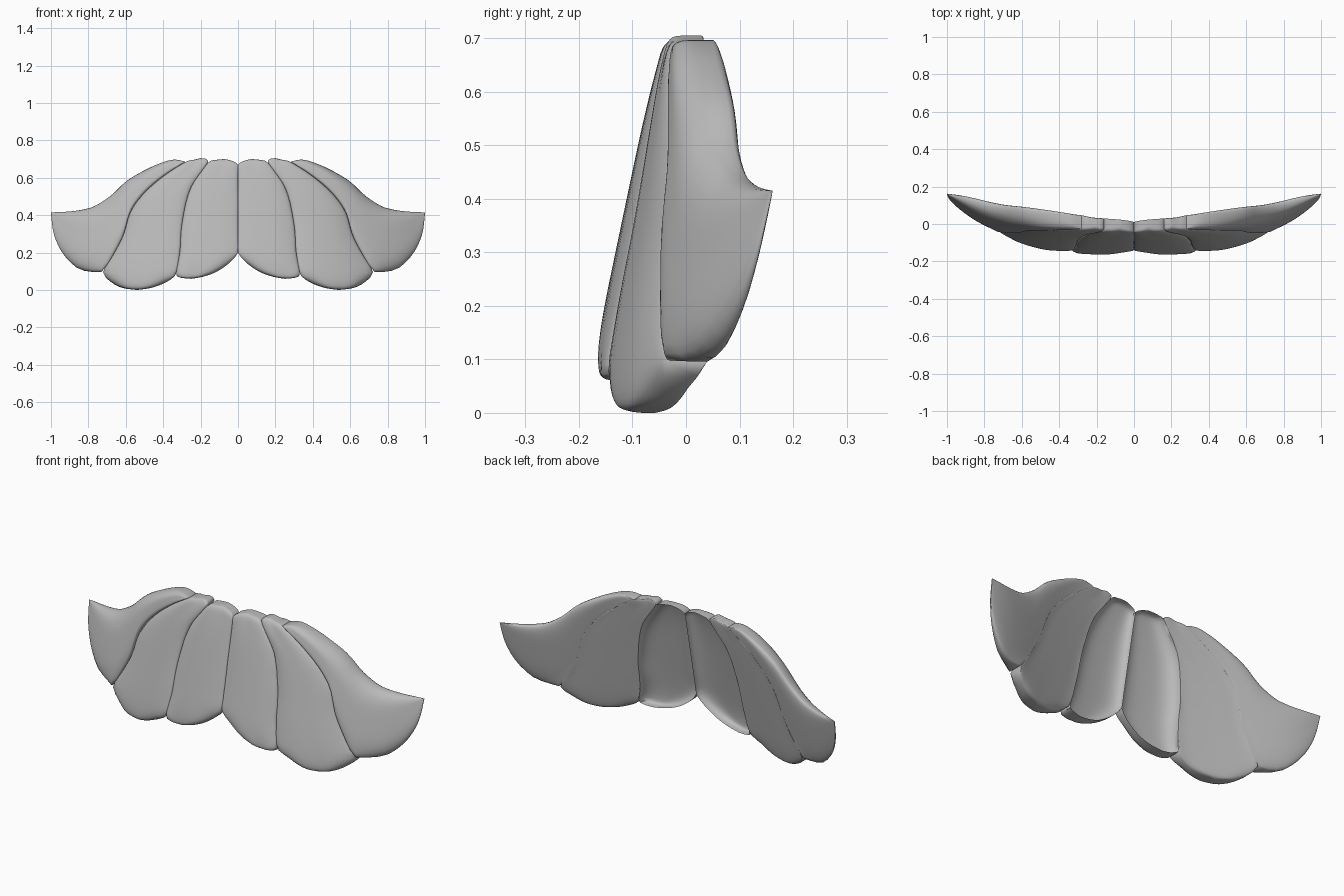
import bpy
import bmesh
import math
from mathutils import Vector

if "Cube" in bpy.data.objects:
    bpy.data.objects.remove(bpy.data.objects["Cube"])

grey = bpy.data.materials.new("plain_grey")
grey.use_nodes = True
grey.diffuse_color = (0.5, 0.5, 0.5, 1)
grey.node_tree.nodes["Principled BSDF"].inputs["Base Color"].default_value = (0.5, 0.5, 0.5, 1)

ROWS, COLS = 40, 16


def front_y(x, z):
    # Overall front sheet: leans back upward and sweeps back to the tips
    return -0.196 + 0.21 * z + 0.26 * abs(x) ** 2.5


def thickness(x):
    x = min(1, abs(x))
    return (0.052 + 0.08 * x) * (1 - x ** 5) + 0.014


def smooth_path(points):
    # Catmull-Rom curve through the points
    p = [Vector(q) for q in points]
    p = [p[0]] + p + [p[-1]]
    path = []
    for a, b, c, d in zip(p, p[1:], p[2:], p[3:]):
        for k in range(8):
            t = k / 8
            path.append(b + (c - a) * t / 2 + (2 * a - 5 * b + 4 * c - d) * t * t / 2
                        + (3 * b - a - 3 * c + d) * t ** 3 / 2)
    return path + [p[-1]]


def sample(path, t):
    # Point at a fraction of the path length
    lengths = [(b - a).length for a, b in zip(path, path[1:])]
    left = t * sum(lengths)
    for a, b, size in zip(path, path[1:], lengths):
        if left <= size:
            return a.lerp(b, left / max(size, 1e-9))
        left -= size
    return path[-1].copy()


def roll(s):
    return math.sqrt(max(0, 1 - s ** 4))


# Seams shared by neighbouring lobes, from top to bottom
seam_centre = [(0, 0.67), (0, 0.63), (0, 0.4), (0, 0.25), (0, 0.2)]
seam_inner = [(0.165, 0.675), (0.257, 0.535), (0.3, 0.35), (0.31, 0.21), (0.33, 0.09)]
seam_outer = [(0.28, 0.685), (0.39, 0.615), (0.5, 0.52), (0.575, 0.417),
              (0.61, 0.3), (0.66, 0.2), (0.72, 0.105)]
seam_points = [p for s in (seam_centre, seam_inner, seam_outer) for p in smooth_path(s)]


def make_lobe(name, inner, outer, offset, dish):
    """Pillow between two edge curves that share both end points."""
    edge_a, edge_b = smooth_path(inner), smooth_path(outer)
    bm = bmesh.new()
    rings = []
    for i in range(ROWS + 1):
        s = math.sin(math.pi / 2 * (2 * i / ROWS - 1))
        a, b = sample(edge_a, (s + 1) / 2), sample(edge_b, (s + 1) / 2)
        front, back = [], []
        for j in range(COLS + 1):
            v = math.sin(math.pi / 2 * (2 * j / COLS - 1))
            spot = a.lerp(b, (v + 1) / 2)
            x, z = spot
            swell = roll(s) * roll(v)
            depth = thickness(x)
            rear = front_y(x, z) + offset + depth
            # Free edges round over on both sides; seams stay full
            free = min(1, min((spot - q).length for q in seam_points) / 0.08)
            wall = 0.78 - 0.38 * free
            hollow = dish * swell if dish else 0.25 * free * (1 - swell)
            front.append(bm.verts.new((x, rear - depth * (wall + (1 - wall) * swell), z)))
            back.append(bm.verts.new((x, rear - depth * hollow, z)))
        rings.append(front + back[::-1])
    for r, q in zip(rings, rings[1:]):
        for j in range(len(r)):
            k = (j + 1) % len(r)
            bm.faces.new((r[j], r[k], q[k], q[j]))
    bmesh.ops.remove_doubles(bm, verts=bm.verts, dist=1e-5)
    bmesh.ops.recalc_face_normals(bm, faces=bm.faces)
    mesh = bpy.data.meshes.new(name)
    bm.to_mesh(mesh)
    bm.free()
    mesh.materials.append(grey)
    obj = bpy.data.objects.new(name, mesh)
    bpy.context.collection.objects.link(obj)
    mirror = obj.modifiers.new("mirror", "MIRROR")
    mirror.use_mirror_merge = False
    bpy.ops.object.select_all(action="DESELECT")
    obj.select_set(True)
    bpy.context.view_layer.objects.active = obj
    bpy.ops.object.shade_smooth_by_angle(angle=math.radians(60))


make_lobe("centre_lobe",
          [(0.07, 0.7), (0.03, 0.69)] + seam_centre
          + [(0.04, 0.15), (0.11, 0.1), (0.18, 0.073), (0.25, 0.06)],
          [(0.07, 0.7), (0.12, 0.695)] + seam_inner + [(0.31, 0.067), (0.25, 0.06)],
          0, 0.68)

make_lobe("middle_lobe",
          [(0.2, 0.705), (0.17, 0.7)] + seam_inner
          + [(0.37, 0.05), (0.45, 0.015), (0.54, 0)],
          [(0.2, 0.705), (0.24, 0.695)] + seam_outer
          + [(0.7, 0.06), (0.63, 0.015), (0.54, 0)],
          0.001, 0)

make_lobe("outer_lobe",
          seam_outer + [(0.76, 0.097), (0.81, 0.1), (0.87, 0.125), (0.94, 0.2),
                        (0.985, 0.3), (1, 0.415)],
          [(0.28, 0.685), (0.33, 0.697), (0.38, 0.69), (0.47, 0.655), (0.59, 0.587),
           (0.68, 0.505), (0.76, 0.452), (0.82, 0.432), (0.9, 0.42), (1, 0.415)],
          0, 0)
